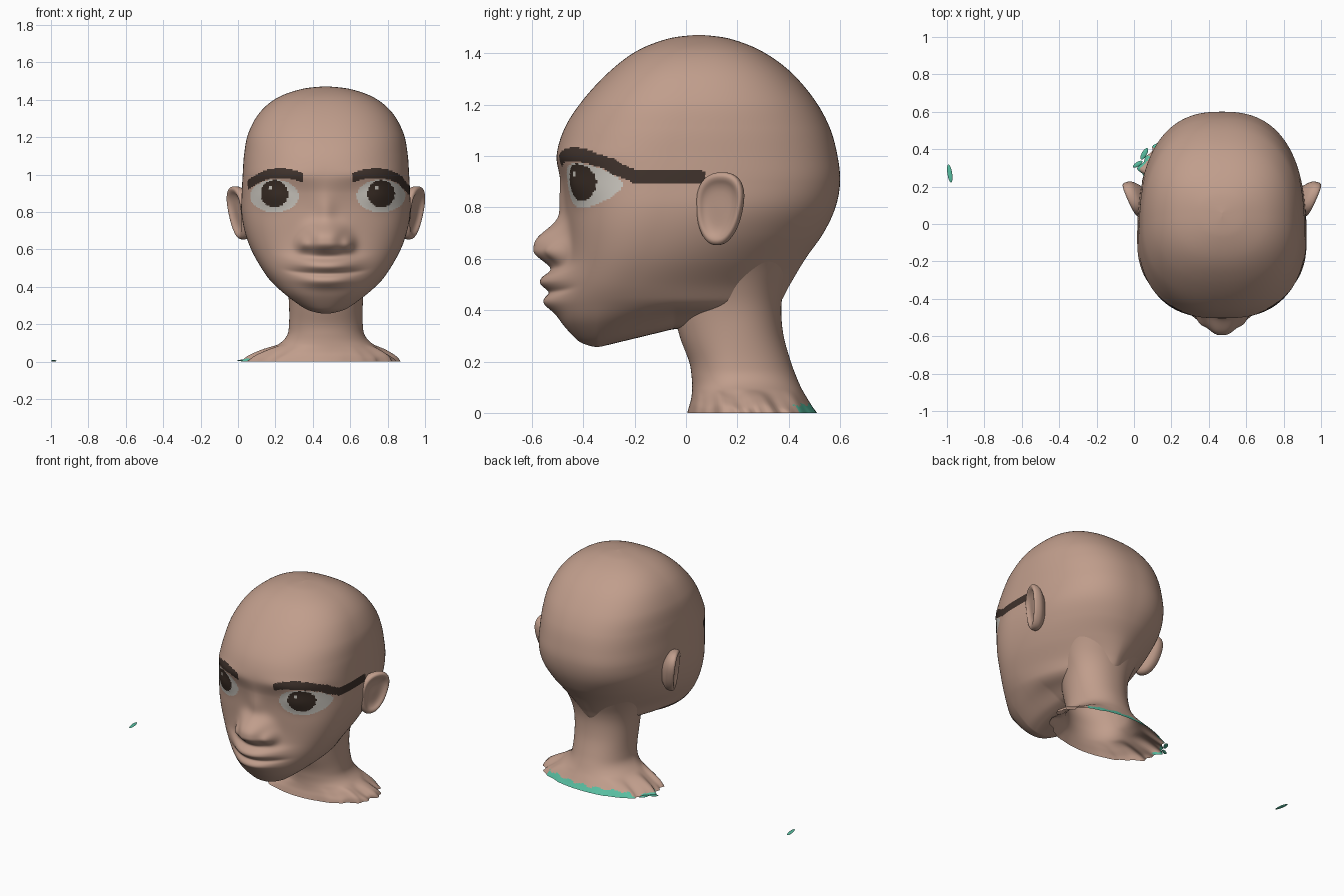
import bpy, bmesh, math
from math import sin, cos, pi, exp

if "Cube" in bpy.data.objects:
    bpy.data.objects.remove(bpy.data.objects["Cube"])

CX = 0.47  # middle of the head


def material(name, rgb):
    m = bpy.data.materials.new(name)
    m.diffuse_color = (*rgb, 1)
    m.use_nodes = True
    m.node_tree.nodes["Principled BSDF"].inputs["Base Color"].default_value = m.diffuse_color
    return m


MATS = [material("skin", (0.53, 0.34, 0.262)),
        material("eye_white", (0.60, 0.57, 0.52)),
        material("iris_brown", (0.040, 0.025, 0.018)),
        material("brow_brown", (0.050, 0.032, 0.025)),
        material("collar_teal", (0.10, 0.52, 0.36))]


def finish(name, bm, rule=None):
    bmesh.ops.remove_doubles(bm, verts=bm.verts, dist=1e-5)
    bmesh.ops.recalc_face_normals(bm, faces=bm.faces)
    for f in bm.faces:
        f.smooth = True
        if rule:
            f.material_index = rule(f.calc_center_median())
    me = bpy.data.meshes.new(name)
    bm.to_mesh(me)
    bm.free()
    for m in MATS:
        me.materials.append(m)
    ob = bpy.data.objects.new(name, me)
    bpy.context.collection.objects.link(ob)
    return ob


def catmull(rows, s):
    i = min(int(s), len(rows) - 2)
    t = s - i
    p = [rows[max(0, min(len(rows) - 1, i + k))] for k in (-1, 0, 1, 2)]
    return [0.5 * (2 * b + (c - a) * t + (2 * a - 5 * b + 4 * c - d) * t * t
                   + (3 * b - a - 3 * c + d) * t ** 3) for a, b, c, d in zip(*p)]


def skin_grid(bm, rings):
    for a, b in zip(rings, rings[1:]):
        n = len(a)
        for j in range(n):
            bm.faces.new((a[j], a[(j + 1) % n], b[(j + 1) % n], b[j]))


def loft(rows, steps, segs, shape):
    """Rings of (z, front y, back y, half width, widest y, front power, back power)."""
    bm = bmesh.new()
    rings = []
    total = steps * (len(rows) - 1)
    for k in range(total + 1):
        z, yf, yb, hw, yc, nf, nb = catmull(rows, k / steps)
        ring = []
        for j in range(segs):
            a = 2 * pi * j / segs
            c, s = cos(a), sin(a)
            n = nf if s < 0 else nb
            r = (abs(c) ** n + abs(s) ** n) ** (-1 / n)
            x = max(hw, 0) * r * c
            y = yc + r * s * (yb - yc if s > 0 else yc - yf)
            ring.append(bm.verts.new(shape(x, y, z, yc, a)))
        rings.append(ring)
    skin_grid(bm, rings)
    return bm


def bump(d, s, p=2):
    return exp(-abs(d / s) ** p)


# Head: skull loft with nose, lips and eye sockets raised on its front
def face_shape(x, y, z, yc, a):
    front = min(1, max(0, -sin(a) * 3))
    t = abs(x)
    d = 0.128 * bump(t, 0.108, 2.8) * bump(z - 0.642, 0.09 if z > 0.642 else 0.06, 2.6)  # nose tip
    d += 0.022 * bump(t, 0.05) * bump(z - 0.80, 0.09)                             # bridge
    d += 0.040 * bump(t - 0.12, 0.035) * bump(z - 0.63, 0.042)                    # nostril wings
    d += 0.05 * bump(t, 0.19) * bump(z - 0.47, 0.12)                              # muzzle
    d += 0.016 * bump(t, 0.10) * bump(z - 0.577, 0.025)                           # above the lip
    mz = z - 0.45 * t * t
    d += 0.056 * bump(t, 0.16, 2.6) * bump(mz - 0.517, 0.036, 2.4)                # upper lip
    d += 0.035 * bump(t, 0.14, 2.6) * bump(mz - 0.430, 0.036)                     # lower lip
    d -= 0.007 * bump(t, 0.20, 6) * bump(mz - 0.467, 0.012)                       # mouth line
    ex, ez = t - 0.28, z - 0.885
    d -= 0.030 * bump(ex, 0.16) * bump(ez, 0.10)                                  # eye socket
    d += 0.034 * bump(ex, 0.095) * bump(ez, 0.07)                                 # eyeball
    d += 0.010 * bump(t - 0.26, 0.17) * bump(z - 1.0, 0.04)                       # brow ridge
    y -= d * front
    w = min(1, max(0, (0.45 - z) / 0.17))
    z += min(0.30, max(0, y + 0.345)) * 0.23 * w * w * (3 - 2 * w)                # jaw underside
    return (x + CX, y, z)


def face_paint(c):
    x, y, z = c
    t = abs(x - 0.48)
    bz = 1.008 - (2.3 if t > 0.26 else 1.7) * (t - 0.26) ** 2
    limit, tail = (-0.27, 0.445) if x > CX else (-0.19, 0.428)
    if y < limit and 0.135 < t < tail and abs(z - bz) < 0.026:
        return 3
    # band running back to the ear on one side
    if x > CX and -0.31 < y < 0.07:
        low = 0.894 + max(0, -0.20 - y) * 0.42
        if low < z < low + 0.055:
            return 3
    if y < -0.2:
        ix, iz = (x - 0.48) - math.copysign(0.285, x - 0.48), z - 0.897
        if math.hypot(ix + 0.022, iz - 0.032) < 0.010:
            return 1
        if math.hypot(ix, iz) < 0.073:
            return 2
        if (ix / 0.13) ** 2 + ((z - 0.885) / 0.087) ** 2 < 1:
            return 1
    return 0


SKULL = [  # z, front, back, half width
    (1.472, 0.04, 0.06, 0), (1.457, -0.07, 0.17, 0.13), (1.41, -0.19, 0.292, 0.26),
    (1.33, -0.297, 0.405, 0.355), (1.22, -0.40, 0.50, 0.415), (1.11, -0.472, 0.56, 0.437),
    (1.0, -0.503, 0.59, 0.445), (0.9, -0.485, 0.60, 0.45), (0.8, -0.47, 0.582, 0.452),
    (0.7, -0.46, 0.535, 0.435), (0.6, -0.46, 0.465, 0.40), (0.5, -0.47, 0.405, 0.345),
    (0.42, -0.475, 0.36, 0.288), (0.35, -0.465, 0.29, 0.225), (0.285, -0.42, 0.20, 0.14),
    (0.262, -0.375, 0.06, 0.075), (0.255, -0.33, -0.31, 0)]
rows = []
for z, yf, yb, hw in SKULL:
    k = min(1, max(0, (0.85 - z) / 0.35))      # towards the jaw
    u = min(1, max(0, (z - 0.92) / 0.2))       # towards the crown
    yc = -0.07 - 0.11 * k + 0.05 * u
    if z > 1.1:
        yc += (z - 1.1) * 0.22
    if z < 0.26:
        yc = -0.32
    rows.append((z, yf, yb, hw, yc, 2.5 - 0.10 * k - 0.2 * u, 2.5 - 0.80 * k - 0.1 * u))
finish("head", loft(rows, 15, 300, face_shape), face_paint)


# Neck: column flaring into a ragged shoulder edge, open underneath
def neck_shape(x, y, z, yc, a):
    f = min(1, max(0, (0.09 - z) / 0.09))
    x *= 1 + f * (0.03 * sin(11 * a) + 0.025 * sin(23 * a + 1))
    z += 0.010 * sin(9 * a) * f * (1 - f) * 4 * abs(cos(a))
    return (x + CX - 0.025 * f, y, z)


def neck_paint(c):
    edge = 0.032 + 0.006 * sin(60 * c.x)
    if c.z < edge and c.y > 0.41 and c.x < CX + 0.27:
        return 4
    return 4 if c.z < 0.015 and c.x < CX - 0.39 and c.y > 0.25 else 0


NECK = [(0.64, -0.01, 0.44, 0.32), (0.56, -0.01, 0.41, 0.265), (0.48, -0.025, 0.381, 0.228),
        (0.40, -0.045, 0.371, 0.206), (0.30, -0.025, 0.38, 0.197), (0.20, 0.012, 0.408, 0.197),
        (0.14, 0.022, 0.43, 0.208), (0.095, 0.024, 0.45, 0.25), (0.055, 0.02, 0.473, 0.33),
        (0.025, 0.012, 0.492, 0.385), (0.0, 0.005, 0.51, 0.41)]
rows = [(z, f, b, w, 0.19 + 0.08 * max(0, 1 - z / 0.15), 2.0, 2.1) for z, f, b, w in NECK]
finish("neck", loft(rows, 6, 120, neck_shape), neck_paint)

# Ears: dished egg outline with a rounded rim, angled backwards
RIM = [(0.02, -0.008), (0.45, -0.008), (0.66, -0.002), (0.8, 0.008), (0.9, 0.010),
       (0.98, 0.002), (1.0, -0.014), (0.97, -0.032), (0.85, -0.05), (0.5, -0.075), (0.02, -0.085)]
for side, name in ((1, "right_ear"), (-1, "left_ear")):
    bm = bmesh.new()
    rings = []
    for k in range((len(RIM) - 1) * 3 + 1):
        r, w = catmull(RIM, k / 3)
        ring = []
        for j in range(48):
            a = 2 * pi * j / 48
            q = (abs(cos(a)) ** 2.3 + abs(sin(a)) ** 2.3) ** (-1 / 2.3)
            u, v = q * cos(a), q * sin(a)
            y = 0.127 + r * u * (0.088 + 0.016 * v) + 0.010 * r * v
            z = 0.795 + r * v * 0.142
            x = 0.443 + 0.44 * (y - 0.05) + 0.12 * (z - 0.8) + w
            ring.append(bm.verts.new((CX + side * x, y - 0.3 * w, z)))
        rings.append(ring)
    skin_grid(bm, rings)
    bm.faces.new(rings[0])
    bm.faces.new(rings[-1])
    finish(name, bm)


# Loose teal cloth scraps
def scrap(name, x, y, z, rx, ry, turn):
    bm = bmesh.new()
    bmesh.ops.create_uvsphere(bm, u_segments=12, v_segments=6, radius=1)
    for v in bm.verts:
        px, py = v.co.x * rx, v.co.y * ry
        v.co = (x + px * cos(turn) - py * sin(turn), y + px * sin(turn) + py * cos(turn),
                z + v.co.z * 0.004)
    finish(name, bm, lambda c: 4)


scrap("stray_scrap", -0.985, 0.27, 0.004, 0.013, 0.05, 0.15)
scrap("shoulder_scrap_upper", 0.055, 0.375, 0.012, 0.014, 0.035, -0.5)
scrap("shoulder_scrap_lower", 0.02, 0.32, 0.006, 0.012, 0.03, -1.0)

bpy.ops.object.select_all(action='DESELECT')
for ob in bpy.context.collection.objects:
    ob.select_set(True)
    bpy.context.view_layer.objects.active = ob
bpy.ops.object.shade_smooth_by_angle(angle=math.radians(60))
